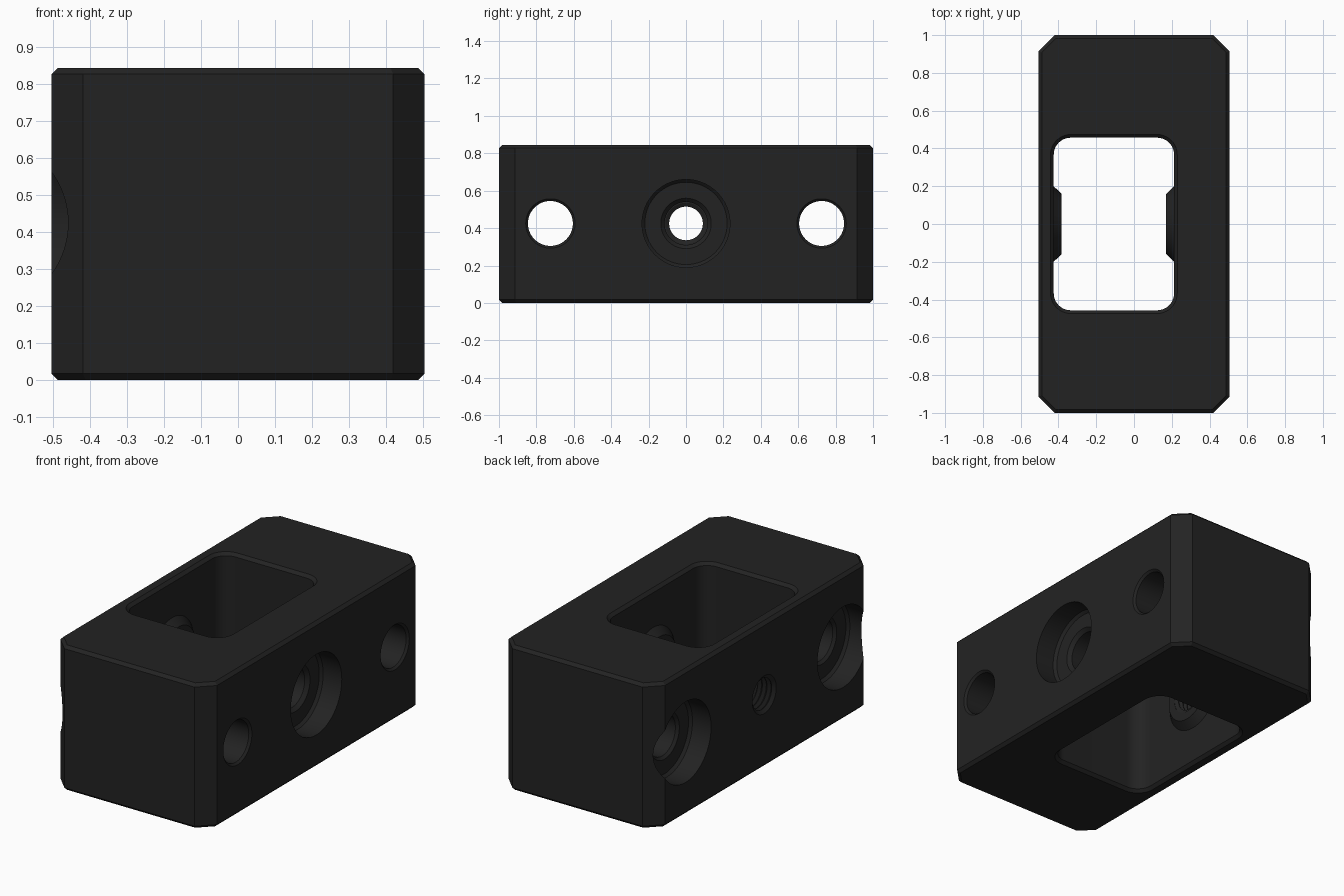
import bpy, bmesh, math

if "Cube" in bpy.data.objects:
    bpy.data.objects.remove(bpy.data.objects["Cube"])

HX, HY, H = 0.505, 1.0, 0.845      # half width, half length, height
CZ = 0.425                         # height of the bore axes
EDGE = 0.017                       # small edge chamfer

black = bpy.data.materials.new("matte black")
black.diffuse_color = (0.0165, 0.0165, 0.0165, 1)
black.use_nodes = True
black.node_tree.nodes["Principled BSDF"].inputs["Base Color"].default_value = black.diffuse_color


def loft(name, rings):
    """Skin a stack of equal-length point rings and cap both ends."""
    bm = bmesh.new()
    loops = [[bm.verts.new(p) for p in ring] for ring in rings]
    n = len(loops[0])
    for a, b in zip(loops, loops[1:]):
        for i in range(n):
            j = (i + 1) % n
            bm.faces.new((a[i], a[j], b[j], b[i]))
    bm.faces.new(loops[0])
    bm.faces.new(loops[-1])
    bmesh.ops.recalc_face_normals(bm, faces=bm.faces)
    me = bpy.data.meshes.new(name)
    bm.to_mesh(me)
    bm.free()
    me.materials.append(black)
    ob = bpy.data.objects.new(name, me)
    bpy.context.collection.objects.link(ob)
    return ob


def lathe(name, profile, y=0.0, n=64):
    """Revolve (x, radius) pairs about an axis parallel to x."""
    angles = [2 * math.pi * i / n for i in range(n)]
    return loft(name, [[(x, y + r * math.cos(a), CZ + r * math.sin(a)) for a in angles]
                       for x, r in profile])


def octagon(z, d):
    x, y, c = HX - d, HY - d, 0.085 - 0.586 * d
    return [(x, c - y, z), (x, y - c, z), (x - c, y, z), (c - x, y, z),
            (-x, y - c, z), (-x, c - y, z), (c - x, -y, z), (x - c, -y, z)]


def rounded_rect(z, d, x0=-0.425, x1=0.212, hy=0.457, r=0.09, n=10):
    pts = []
    for k, (cx, cy) in enumerate([(x1 - r, hy - r), (x0 + r, hy - r),
                                  (x0 + r, r - hy), (x1 - r, r - hy)]):
        for i in range(n + 1):
            a = math.pi / 2 * (k + i / n)
            pts.append((cx + (r + d) * math.cos(a), cy + (r + d) * math.sin(a), z))
    return pts


def combine(target, other, operation):
    bpy.context.view_layer.objects.active = target
    mod = target.modifiers.new(operation, 'BOOLEAN')
    mod.operation, mod.object, mod.solver = operation, other, 'EXACT'
    bpy.ops.object.modifier_apply(modifier=mod.name)
    bpy.data.objects.remove(other)


# Chamfered block
block = loft("block", [octagon(0, EDGE), octagon(EDGE, 0),
                       octagon(H - EDGE, 0), octagon(H, EDGE)])

# Vertical window with flared rims
combine(block, loft("window_cutter", [
    rounded_rect(-0.01, EDGE + 0.01), rounded_rect(EDGE, 0),
    rounded_rect(H - EDGE, 0), rounded_rect(H + 0.01, EDGE + 0.01)]), 'DIFFERENCE')

# Conical bosses on the inner walls
combine(block, lathe("left_boss", [(-0.46, 0.2), (-0.425, 0.2), (-0.383, 0.158)]), 'UNION')
combine(block, lathe("right_boss", [(0.17, 0.158), (0.212, 0.2), (0.25, 0.2)]), 'UNION')

# Side bolt holes, counterbored on the left
for y in (-0.725, 0.725):
    combine(block, lathe("bolt_cutter", [
        (-0.55, 0.235), (-0.385, 0.235), (-0.37, 0.22), (-0.37, 0.135), (-0.355, 0.12),
        (0.493, 0.12), (0.515, 0.142)], y), 'DIFFERENCE')

# Centre hole, counterbored on the right
combine(block, lathe("centre_cutter", [
    (0.1, 0.115), (0.35, 0.115), (0.37, 0.135), (0.37, 0.22), (0.385, 0.235),
    (0.55, 0.235)]), 'DIFFERENCE')

# Threaded hole in the left wall
thread = [(-0.52, 0.115), (-0.505, 0.11)]
for i in range(4):
    x = -0.49 + 0.03 * i
    thread += [(x, 0.09), (x + 0.004, 0.09), (x + 0.015, 0.11), (x + 0.019, 0.11)]
thread += [(-0.37, 0.11)]
combine(block, lathe("thread_cutter", thread), 'DIFFERENCE')

# Smooth bores, crisp edges
bpy.ops.object.select_all(action='DESELECT')
block.select_set(True)
bpy.context.view_layer.objects.active = block
bpy.ops.object.shade_smooth_by_angle(angle=math.radians(25))
